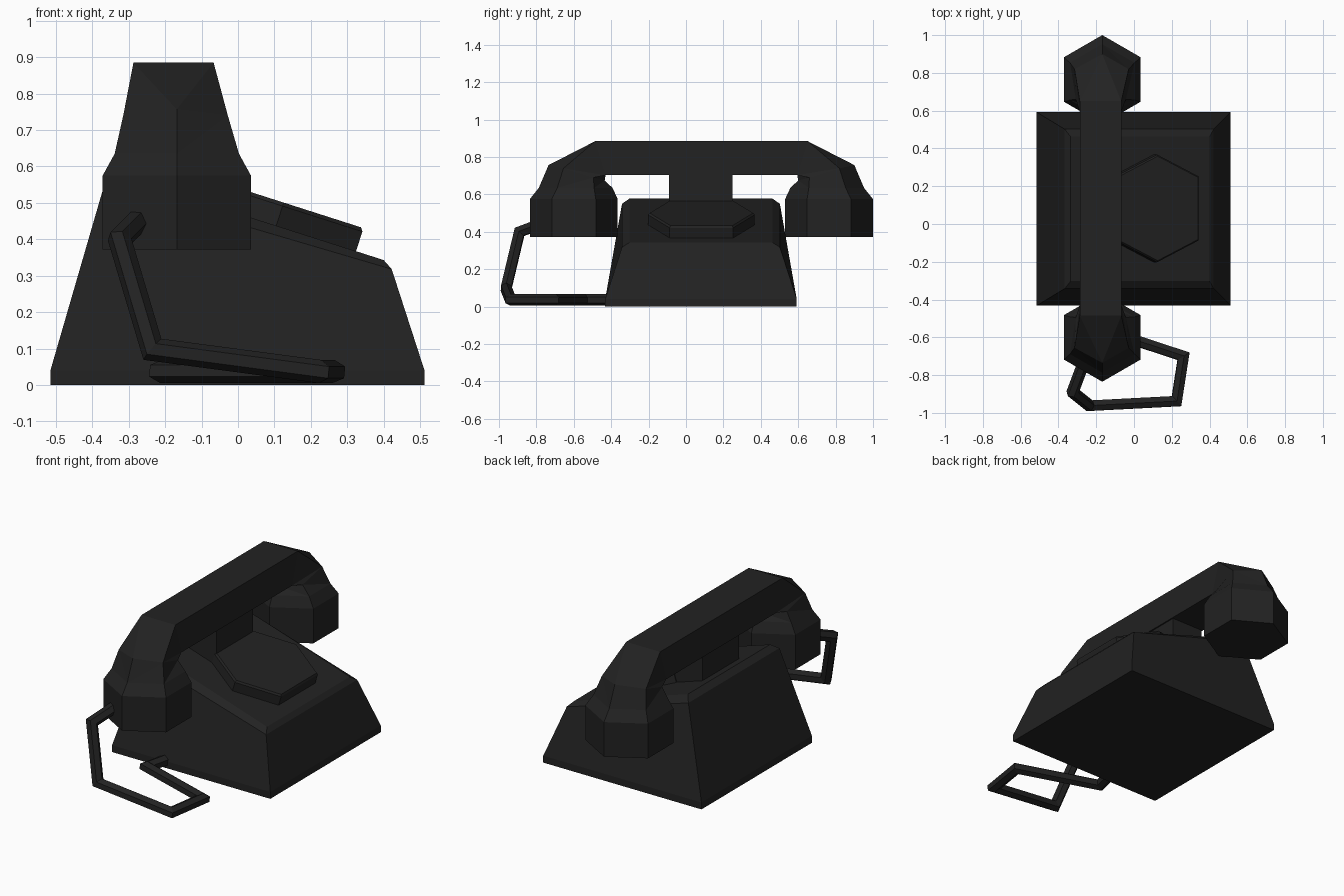
import bpy, bmesh, math
from mathutils import Matrix, Vector

if "Cube" in bpy.data.objects:
    bpy.data.objects.remove(bpy.data.objects["Cube"])

black = bpy.data.materials.new("black_plastic")
black.diffuse_color = (0.016, 0.016, 0.016, 1)
black.use_nodes = True
black.node_tree.nodes["Principled BSDF"].inputs["Base Color"].default_value = black.diffuse_color


def loft(name, rings, split=False):
    """Closed solid skinned through rings that have equal point counts."""
    bm = bmesh.new()
    loops = [[bm.verts.new(p) for p in ring] for ring in rings]
    n = len(loops[0])
    for a, b in zip(loops, loops[1:]):
        for i in range(n):
            j = (i + 1) % n
            bm.faces.new((a[i], a[j], b[j], b[i]))
    bm.faces.new(loops[0])
    bm.faces.new(loops[-1])
    if split:
        quads = [f for f in bm.faces if len(f.verts) == 4]
        bmesh.ops.triangulate(bm, faces=quads, quad_method='LONG_EDGE')
    bmesh.ops.recalc_face_normals(bm, faces=bm.faces)
    me = bpy.data.meshes.new(name)
    bm.to_mesh(me)
    bm.free()
    me.materials.append(black)
    ob = bpy.data.objects.new(name, me)
    bpy.context.collection.objects.link(ob)
    return ob


def rect(x0, x1, y0, y1, z0, z1):
    """Rectangle ring whose height runs from z0 at x0 to z1 at x1."""
    return [(x0, y0, z0), (x1, y0, z1), (x1, y1, z1), (x0, y1, z0)]


# Body: flared base with a sloping, chamfered top
loft("body", [
    rect(-0.515, 0.512, -0.432, 0.592, 0, 0),
    rect(-0.515, 0.512, -0.432, 0.592, 0.04, 0.04),
    rect(-0.367, 0.422, -0.342, 0.502, 0.55, 0.318),
    rect(-0.335, 0.400, -0.302, 0.462, 0.578, 0.343),
])

# Dial: six-sided plate lying on the slope
hexagon = [(0, -0.285), (0.23, -0.17), (0.23, 0.17),
           (0, 0.285), (-0.23, 0.17), (-0.23, -0.17)]
dial = loft("dial", [[(x * s, y * s, h) for x, y in hexagon]
                     for h, s in ((-0.02, 1), (0.057, 1), (0.067, 0.97))])
dial.data.transform(Matrix.Translation((0.105, 0.0825, 0.437))
                    @ Matrix.Rotation(math.atan(0.32), 4, 'Y'))

# Cradle under the handset
loft("cradle", [rect(-0.28, -0.075, -0.092, 0.248, z, z) for z in (0.42, 0.71)])

# Handset: hexagonal cups that bend into a rectangular grip
CX, MID = -0.168, 0.0825


def cup(z, yc, r):
    return [(CX + r * math.sin(i * math.pi / 3), yc + r * math.cos(i * math.pi / 3), z)
            for i in range(6)]


neck = [(0, 0.90, 0.757), (0.14, 0.82, 0.74), (0.125, 0.66, 0.69),
        (0, 0.60, 0.675), (-0.14, 0.66, 0.69), (-0.147, 0.82, 0.74)]
grip = [(0, 0.65, 0.885), (0.11, 0.65, 0.885), (0.11, 0.595, 0.703),
        (0, 0.595, 0.703), (-0.11, 0.595, 0.703), (-0.11, 0.65, 0.885)]
half = [cup(0.372, 0.765, 0.235), cup(0.575, 0.765, 0.235), cup(0.635, 0.755, 0.197),
        [(CX + x, y, z) for x, y, z in neck],
        [(CX - 0.009 + x, y, z) for x, y, z in grip]]
mirrored = [[(x, 2 * MID - y, z) for x, y, z in ring] for ring in reversed(half)]
loft("handset", half + mirrored, split=True)

# Cord: six-sided tube from the mouthpiece round to the body,
# with mitred corners
path = [Vector(p) for p in (
    (-0.25, -0.69, 0.475), (-0.325, -0.89, 0.40), (-0.235, -0.962, 0.098),
    (0.225, -0.938, 0.037), (0.262, -0.70, 0.037), (-0.21, -0.545, 0.037),
    (-0.17, -0.38, 0.037))]
dirs = [(b - a).normalized() for a, b in zip(path, path[1:])]
d = dirs[0]
side = d.cross(Vector((0, 0, 1))).normalized()
up = side.cross(d)
ring = [path[0] + 0.032 * (side * math.cos(t) + up * math.sin(t))
        for t in (i * math.pi / 3 for i in range(6))]
rings = [ring]
for i, d in enumerate(dirs):
    # slide the previous ring along the segment onto the next mitre plane
    n = (d + dirs[i + 1]).normalized() if i + 1 < len(dirs) else d
    ring = [p + d * ((path[i + 1] - p).dot(n) / d.dot(n)) for p in ring]
    rings.append(ring)
loft("cord", rings)
